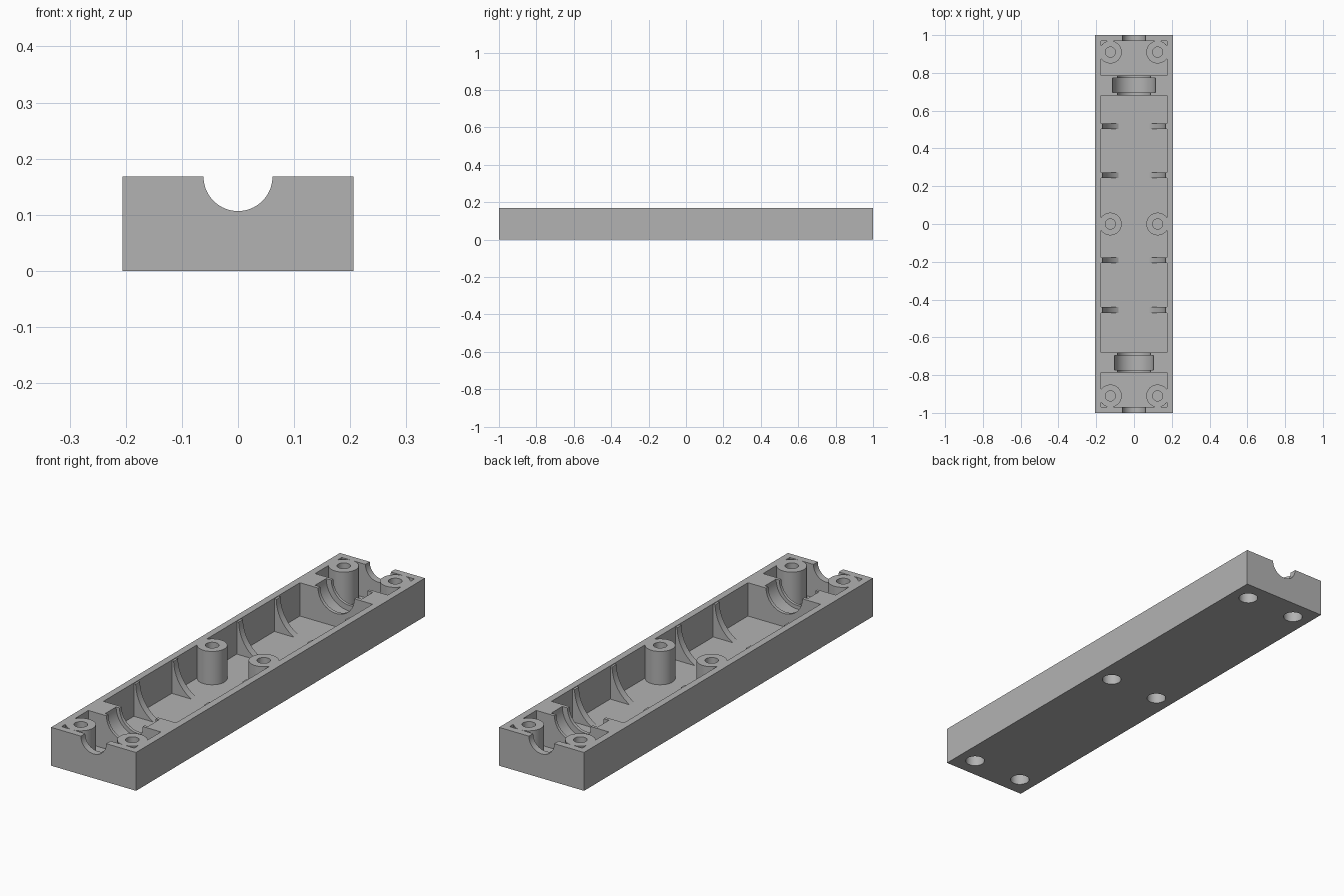
import bpy
import math

cube = bpy.data.objects.get("Cube")
if cube:
    bpy.data.objects.remove(cube, do_unlink=True)

HALF_X, TOP, FLOOR = 0.206, 0.168, 0.022
INNER_X, INNER_Y = 0.176, 0.97
POST_X, POST_ROWS = 0.125, (-0.91, 0, 0.91)
RIB_ROWS = (-0.455, -0.192, 0.258, 0.518)

grey = bpy.data.materials.new("casing grey")
grey.use_nodes = True
colour = (0.45, 0.45, 0.45, 1)
grey.diffuse_color = colour
grey.node_tree.nodes["Principled BSDF"].inputs["Base Color"].default_value = colour


def box(name, x0, x1, y0, y1, z0, z1):
    bpy.ops.mesh.primitive_cube_add(
        size=1, location=((x0 + x1) / 2, (y0 + y1) / 2, (z0 + z1) / 2))
    ob = bpy.context.object
    ob.name = name
    ob.scale = (x1 - x0, y1 - y0, z1 - z0)
    bpy.ops.object.transform_apply(location=True, rotation=True, scale=True)
    return ob


def upright(name, x, y, radius, z0, z1):
    bpy.ops.mesh.primitive_cylinder_add(
        vertices=48, radius=radius, depth=z1 - z0, location=(x, y, (z0 + z1) / 2))
    ob = bpy.context.object
    ob.name = name
    bpy.ops.object.transform_apply(location=True, rotation=True, scale=True)
    return ob


def lengthwise(name, radius, y0, y1):
    """Cylinder on the shaft axis, which lies in the top plane."""
    bpy.ops.mesh.primitive_cylinder_add(
        vertices=64, radius=radius, depth=y1 - y0,
        location=(0, (y0 + y1) / 2, TOP), rotation=(math.pi / 2, 0, 0))
    ob = bpy.context.object
    ob.name = name
    bpy.ops.object.transform_apply(location=True, rotation=True, scale=True)
    return ob


def combine(target, tool, operation):
    mod = target.modifiers.new(operation.lower(), 'BOOLEAN')
    mod.operation = operation
    mod.solver = 'EXACT'
    mod.object = tool
    bpy.context.view_layer.objects.active = target
    bpy.ops.object.modifier_apply(modifier=mod.name)
    bpy.data.objects.remove(tool, do_unlink=True)


# Outer block with three open compartments
casing = box("casing_half", -HALF_X, HALF_X, -1, 1, 0, TOP)
for y0, y1 in ((-INNER_Y, -0.785), (-0.68, 0.68), (0.785, INNER_Y)):
    combine(casing, box("compartment", -INNER_X, INNER_X, y0, y1, FLOOR, 0.3), 'DIFFERENCE')

# Curved cradle ribs
for y in RIB_ROWS:
    rib = box("cradle_rib", -0.19, 0.19, y - 0.015, y + 0.015, 0.01, 0.165)
    combine(rib, lengthwise("cradle_cut", 0.167, y - 0.1, y + 0.1), 'DIFFERENCE')
    combine(casing, rib, 'UNION')

# Screw posts, trimmed level with the rim
for y in POST_ROWS:
    for side in (-1, 1):
        combine(casing, upright("screw_post", side * POST_X, y, 0.06, 0.01, 0.2), 'UNION')
combine(casing, box("rim_trim", -1, 1, -2, 2, TOP, 0.5), 'DIFFERENCE')

# Screw holes from above and wider head recesses from below
for y in POST_ROWS:
    for side in (-1, 1):
        x = side * POST_X
        combine(casing, upright("screw_hole", x, y, 0.027, 0.11, 0.3), 'DIFFERENCE')
        combine(casing, upright("head_recess", x, y, 0.04, -0.1, 0.1), 'DIFFERENCE')

# Bearing seats, their shoulders and the shaft openings
for side, seat in ((-1, 0.104), (1, 0.113)):
    for radius, a, b in ((seat, 0.695, 0.772), (0.088, 0.66, 0.81), (0.0615, 0.95, 1.1)):
        y0, y1 = sorted((side * a, side * b))
        combine(casing, lengthwise("bore", radius, y0, y1), 'DIFFERENCE')

casing.data.materials.clear()
casing.data.materials.append(grey)
for face in casing.data.polygons:
    face.material_index = 0
bpy.ops.object.select_all(action='DESELECT')
casing.select_set(True)
bpy.context.view_layer.objects.active = casing
bpy.ops.object.shade_smooth_by_angle(angle=math.radians(30))
